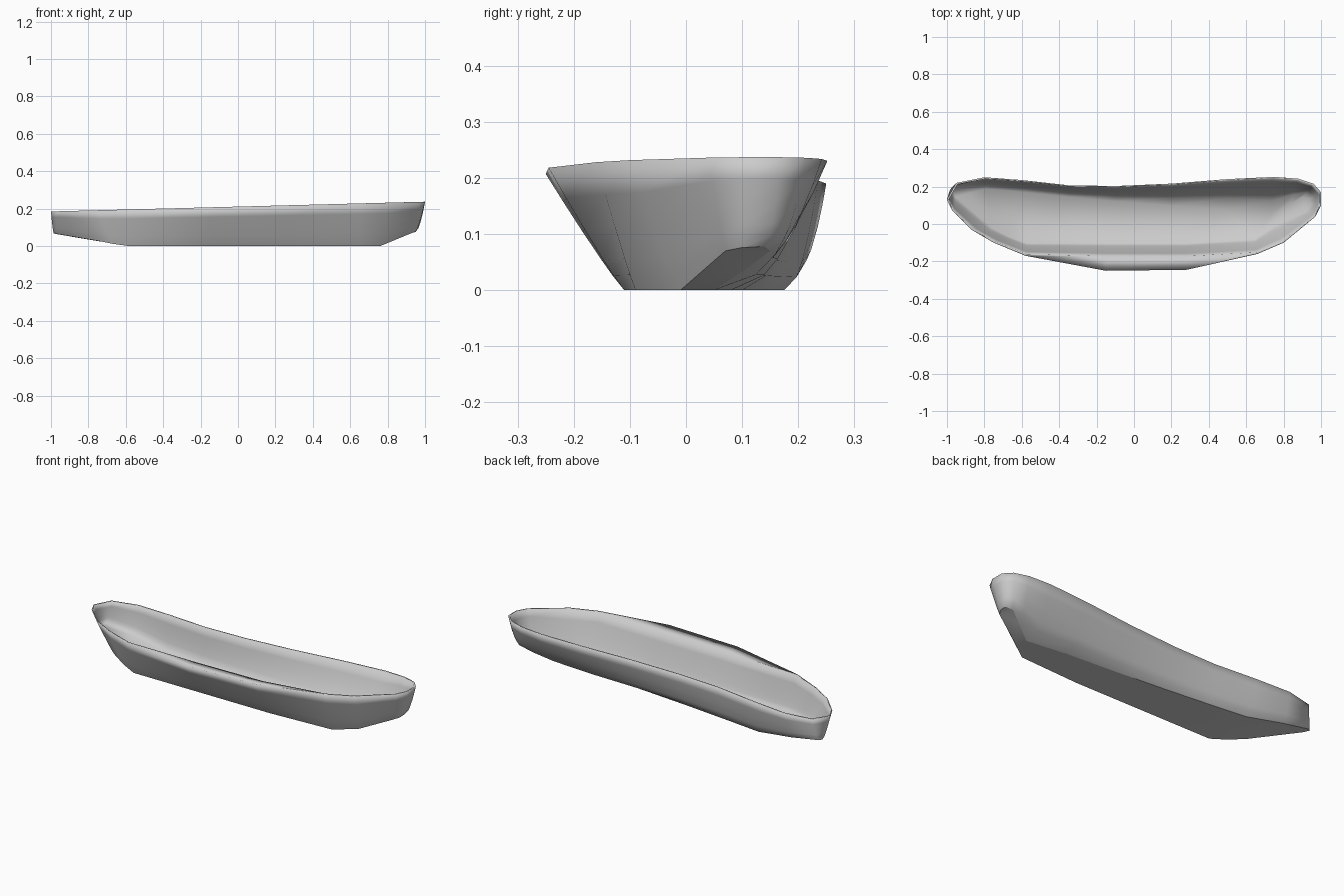
import bpy, bmesh
from mathutils import Vector

if "Cube" in bpy.data.objects:
    bpy.data.objects.remove(bpy.data.objects["Cube"])

# Matching rim (x, y) and keel (x, y, z) points, from the left tip along the front and round
HULL = [
    (-1, .13, -.985, .18, .067), (-.97, .07, -.965, .15, .064), (-.87, -.03, -.76, -.03, .03),
    (-.75, -.1, -.67, -.075, .012), (-.58, -.17, -.58, -.11, 0), (-.15, -.25, -.15, -.11, 0),
    (.28, -.245, .28, -.11, 0), (.66, -.16, .65, -.09, 0), (.8, -.1, .76, -.01, 0),
    (.97, .04, .93, .07, .07), (1, .1, .95, .1, .076), (1, .17, .95, .14, .078),
    (.96, .215, .91, .15, .07), (.88, .242, .84, .11, .04), (.75, .252, .74, .05, 0),
    (.5, .24, .5, .08, 0), (.2, .216, .2, .1, 0), (-.1, .203, -.1, .125, 0),
    (-.35, .207, -.35, .15, 0), (-.6, .235, -.58, .175, 0), (-.8, .25, -.8, .195, .035),
    (-.95, .22, -.975, .195, .065),
]
N = len(HULL)


def ring(t, inner):
    """Points at height fraction t on the outer or inner skin; the back wall bulges."""
    pts = []
    for rx, ry, bx, by, bz in HULL:
        rim = Vector((rx, ry, .211 + .026 * rx))
        low = Vector((bx, by, bz))
        if inner:
            rim.x *= .992
            rim.y = ry + (.05 - ry) * .04
            if rim.y < -.172:
                rim.y = -.172
                rim.z -= .014 * (rx + .6)
            low = Vector((bx * .99, by + (.05 - by) * .05, bz + .006))
        back = min(max((ry - .05) / .15, 0), 1)
        f = t ** ((.8 if inner else .92) - (.35 if inner else .45) * back)
        p = low.lerp(rim, f)
        p.z = low.z + (rim.z - low.z) * t
        pts.append(p)
    return pts


# Open curved dish: outer skin up to the rim, then inner skin down
steps = [0, .12, .25, .5, .75, 1]
bm = bmesh.new()
rings = [[bm.verts.new(p) for p in ring(t, False)] for t in steps]
rings += [[bm.verts.new(p) for p in ring(t, True)] for t in reversed(steps)]
for a, b in zip(rings, rings[1:]):
    for i in range(N):
        j = (i + 1) % N
        bm.faces.new((a[i], a[j], b[j], b[i]))

# Underside and floor
caps = [bm.faces.new(rings[0][::-1]), bm.faces.new(rings[-1])]
bmesh.ops.triangulate(bm, faces=caps)
bmesh.ops.recalc_face_normals(bm, faces=bm.faces[:])

# Smooth all over, with a crisp crease around the underside
for f in bm.faces:
    f.smooth = True
for i in range(N):
    bm.edges.get((rings[0][i], rings[0][(i + 1) % N])).smooth = False

mesh = bpy.data.meshes.new("curved_dish")
bm.to_mesh(mesh)
bm.free()
dish = bpy.data.objects.new("curved_dish", mesh)
bpy.context.collection.objects.link(dish)
